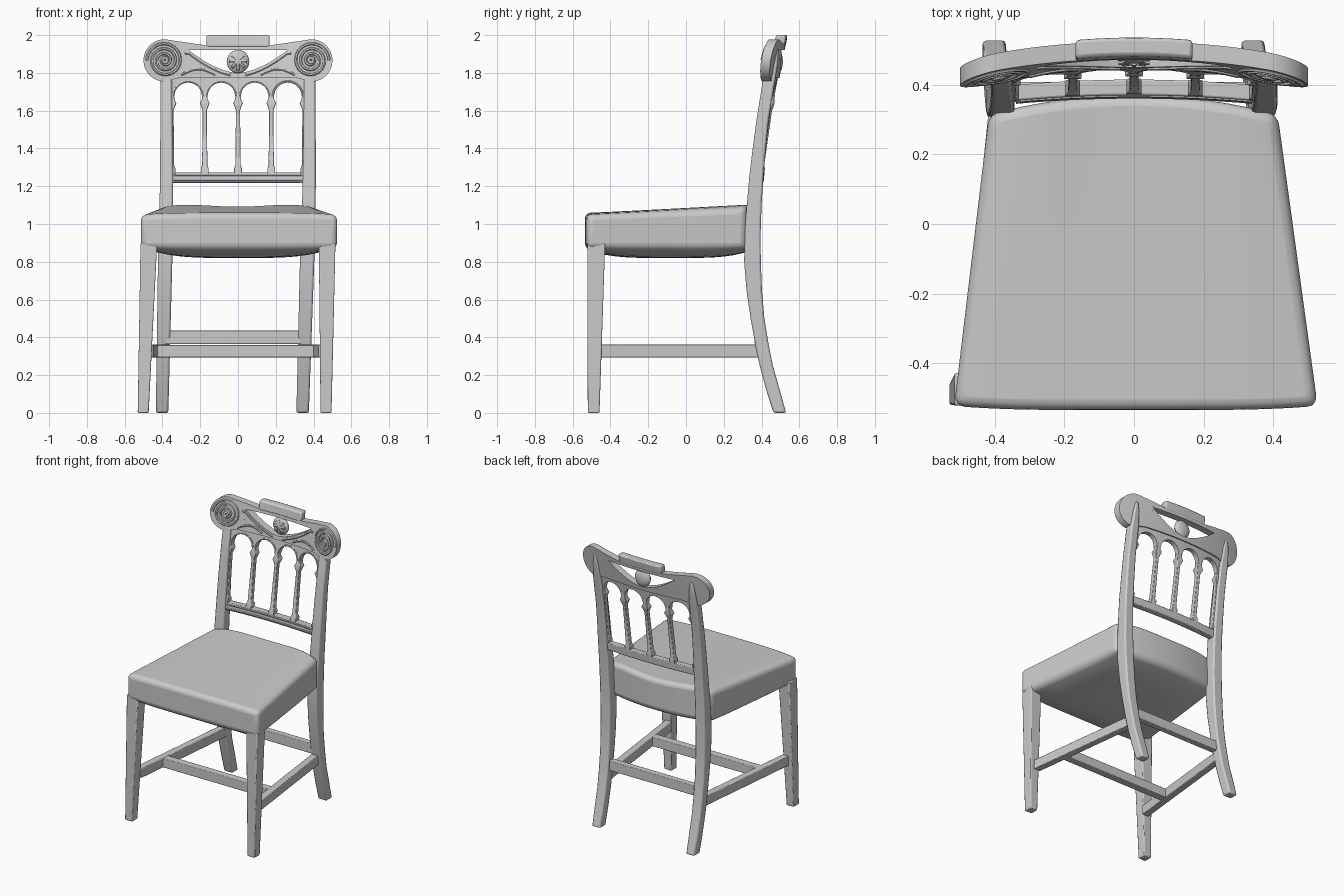
import bpy, bmesh
from math import sin, cos, pi, sqrt
from mathutils import Vector

if "Cube" in bpy.data.objects:
    bpy.data.objects.remove(bpy.data.objects["Cube"])

# rear post side profile: z, front y, back y
POST = [(0, .463, .53), (.12, .425, .497), (.25, .39, .46), (.36, .367, .438), (.5, .342, .415),
        (.65, .32, .402), (.8, .308, .396), (.95, .31, .395), (1.1, .322, .40), (1.25, .335, .41),
        (1.4, .353, .422), (1.55, .373, .437), (1.75, .405, .46), (2.0, .45, .50)]


def post_at(z):
    for a, b in zip(POST, POST[1:]):
        if z <= b[0]:
            break
    t = (z - a[0]) / (b[0] - a[0])
    return a[1] + (b[1] - a[1]) * t, a[2] + (b[2] - a[2]) * t


def back_y(x, z):
    """Curved, leaning mid-surface that all chair-back parts follow."""
    f, b = post_at(z)
    k = .13 + .13 * min(1, max(0, (z - 1.25) / .6))
    return (f + b) / 2 + k * (.137 - x * x)


def finish(name, bm, bevel=0, seg=2):
    bmesh.ops.remove_doubles(bm, verts=bm.verts, dist=1e-4)
    bmesh.ops.recalc_face_normals(bm, faces=bm.faces)
    me = bpy.data.meshes.new(name)
    bm.to_mesh(me)
    bm.free()
    ob = bpy.data.objects.new(name, me)
    bpy.context.collection.objects.link(ob)
    if bevel:
        m = ob.modifiers.new("bevel", "BEVEL")
        m.width, m.segments, m.angle_limit = bevel, seg, .7
    return ob


def slab(name, P, nu, nv, bevel=0, seg=2):
    """Closed solid between the two grids P(u, v, 0) and P(u, v, 1)."""
    bm = bmesh.new()
    V = [[[bm.verts.new(P(i / nu, j / nv, w)) for j in range(nv + 1)]
          for i in range(nu + 1)] for w in (0, 1)]
    for i in range(nu):
        for j in range(nv):
            for g in V:
                bm.faces.new((g[i][j], g[i + 1][j], g[i + 1][j + 1], g[i][j + 1]))
        for j in (0, nv):
            bm.faces.new((V[0][i][j], V[0][i + 1][j], V[1][i + 1][j], V[1][i][j]))
    for j in range(nv):
        for i in (0, nu):
            bm.faces.new((V[0][i][j], V[0][i][j + 1], V[1][i][j + 1], V[1][i][j]))
    return finish(name, bm, bevel, seg)


def panel(name, x0, x1, lo, hi, t, n, bevel=0, ease=lambda u: u):
    """Curved strip of the chair back between heights lo(x) and hi(x)."""
    def P(u, v, w):
        x = x0 + (x1 - x0) * ease(u)
        z = lo(x) + (hi(x) - lo(x)) * v
        return (x, back_y(x, z) + (w - .5) * t, z)
    return slab(name, P, n, 1, bevel)


def loft(name, secs, bevel=.006):
    """Upright post from sections (x0, x1, y0, y1, z)."""
    bm = bmesh.new()
    rings = [[bm.verts.new(p) for p in ((a, c, z), (b, c, z), (b, d, z), (a, d, z))]
             for a, b, c, d, z in secs]
    for r, s in zip(rings, rings[1:]):
        for i in range(4):
            bm.faces.new((r[i], r[(i + 1) % 4], s[(i + 1) % 4], s[i]))
    bm.faces.new(rings[0])
    bm.faces.new(rings[-1])
    return finish(name, bm, bevel)


def bar(name, a, b, across, h):
    a, b, across = Vector(a), Vector(b), Vector(across)
    return slab(name, lambda u, v, w: a.lerp(b, u) + across * (v - .5) + Vector((0, 0, h * (w - .5))),
                1, 1, .004)


def bead(name, pts, r, t=.05, closed=False):
    """Raised moulding on the front of the chair back along (x, z) points."""
    cu = bpy.data.curves.new(name, "CURVE")
    cu.dimensions, cu.bevel_depth, cu.bevel_resolution, cu.use_fill_caps = "3D", r, 1, True
    sp = cu.splines.new("POLY")
    sp.points.add(len(pts) - 1)
    for p, (x, z) in zip(sp.points, pts):
        p.co = (x, back_y(x, z) - t / 2, z, 1)
    sp.use_cyclic_u = closed
    bpy.context.collection.objects.link(bpy.data.objects.new(name, cu))


def arc(cx, cz, r, a0, a1, n):
    return [(cx + r * cos(a0 + (a1 - a0) * i / n), cz + r * sin(a0 + (a1 - a0) * i / n)) for i in range(n + 1)]


# upholstered seat, trapezoid with bowed back edge and dished top
def seat_point(u, v, w):
    a, b = 2 * u - 1, 2 * v - 1
    x = (-.517 + 1.045 * u) * (1 - v) + (-.417 + .83 * u) * v
    y = (-.535 + .012 * a ** 4) * (1 - v) + (.315 + .055 * (1 - a * a)) * v
    if w:
        z = 1.048 + .035 * v + .035 * (1 - a ** 4) * (.3 + .7 * v) - .025 * (1 - a * a) ** 2 * v
    else:
        z = .87 - .05 * (1 - a ** 4) * (1 - b ** 4)
    return (x, y, z)


slab("seat", seat_point, 18, 16, .03, 4)

# legs, posts and side stretchers
for s in (-1, 1):
    loft("front_leg", [(s * .484 - .018 - .029, s * .484 - .018 + .029, -.52, -.458, 0),
                       (s * .472 - .044, s * .472 + .044, -.522, -.428, .9)])
    secs = []
    for z in [p[0] for p in POST[:-1]] + [1.86, 1.93]:
        f, b = post_at(z)
        c = s * (.372 + .008 * min(1, z / 1.7)) - .03 * max(0, 1 - z / 1.2)
        h = .033 + .005 * min(1, z / .8) - .009 * max(0, z - .87)
        if z > 1.8:
            h -= .008 + (z - 1.86) * .15
        b += .01 if 1.7 < z < 1.9 else 0
        secs.append((c - h, c + h, f if z < 1.8 else f + .015, b, z))
    loft("rear_post", secs, .012)
    bar("side_stretcher", (s * .462 - .012, -.45, .327), (s * .365 - .02, .40, .327), (.05, 0, 0), .068)
bar("cross_stretcher", (-.45, -.21, .327), (.425, -.21, .327), (0, .055, 0), .066)
bar("rear_stretcher", (-.385, .385, .40), (.335, .385, .40), (0, .045, 0), .07)

# crest rail outline: scroll ends, crescent opening
XC, ZC, R = .388, 1.866, .112


def circ(a):
    return sqrt(max(0, R * R - (a - XC) ** 2))


def crest_top(x):
    a = abs(x)
    return ZC + circ(a) if a > XC else 1.945 + .033 * max(0, (a - .165) / (XC - .165))


def crest_bottom(x):
    a = abs(x)
    return ZC - circ(a) if a > XC else 1.754 + .02 * min(1, (XC - a) / .08)


def hole_bottom(x):
    return 1.80 + .12 * min(1, abs(x) / .26) ** 1.7


panel("crest_upper", -.26, .26, lambda x: 1.92, crest_top, .05, 24)
panel("crest_lower", -.26, .26, crest_bottom, hole_bottom, .05, 32)
panel("crest_tablet", -.168, .168, lambda x: 1.935, lambda x: 2.0, .054, 10, .01)
for s in (-1, 1):
    panel("crest_scroll_end", s * .26, s * .5, crest_bottom, crest_top, .05, 28,
          ease=lambda u: sin(u * pi / 2))
    # carved spiral, tendril and edge mouldings
    bead("scroll_spiral", [(s * (XC + (.095 - .078 * i / 60) * cos(i * pi / 10)),
                            ZC + (.095 - .078 * i / 60) * sin(i * pi / 10)) for i in range(61)], .008)
    bead("scroll_eye", arc(s * XC, ZC, .012, 0, 2 * pi, 10), .012)
    bead("tendril", [(s * x / 100, hole_bottom(x / 100) - .016) for x in range(4, 29)], .007)
    bead("lower_tendril", [(s * x / 100, 1.79 + .03 * sin((x - 12) / 18 * pi)) for x in range(12, 31)], .007)

# rosette in the opening
bm = bmesh.new()
bmesh.ops.create_uvsphere(bm, u_segments=24, v_segments=12, radius=1)
for v in bm.verts:
    v.co = (v.co.x * .06, v.co.y * .026 + back_y(0, 1.86), v.co.z * .062 + 1.86)
finish("rosette", bm)
for i in range(8):
    c, d = cos(i * pi / 4), sin(i * pi / 4)
    bead("rosette_petal", [(.016 * c, 1.86 + .016 * d), (.044 * c, 1.86 + .044 * d)], .009, .04)

# arcade of four arches on slender columns
BAYS, AR, SPRING = (-.264, -.088, .088, .264), .073, 1.675


def arch(x):
    d = min(abs(x - c) for c in BAYS)
    return SPRING + sqrt(max(0, AR * AR - d * d))


panel("arch_spandrels", -.352, .352, arch, lambda x: 1.785, .032, 140)
for c in BAYS:
    bead("arch_moulding", arc(c, SPRING, AR + .006, 0, pi, 16), .006, .032)
COLUMN = [(1.262, .021, .022), (1.295, .021, .022), (1.31, .014, .016), (1.60, .011, .015),
          (1.618, .017, .019), (1.64, .026, .023), (1.662, .015, .018), (1.70, .013, .016)]
for x in (-.352, -.176, 0, .176, .352):
    loft("column", [(x - h, x + h, back_y(x, z) - d, back_y(x, z) + d, z) for z, h, d in COLUMN], .003)

# lower back rail with mouldings
panel("lower_back_rail", -.36, .36, lambda x: 1.218, lambda x: 1.272, .045, 16, .005)
for z in (1.232, 1.26):
    bead("rail_moulding", [(-.34 + .68 * i / 14, z) for i in range(15)], .006, .045)

# turn mouldings into meshes and smooth everything
bpy.ops.object.select_all(action="SELECT")
bpy.context.view_layer.objects.active = next(o for o in bpy.data.objects if o.type == "CURVE")
for o in bpy.data.objects:
    o.select_set(o.type == "CURVE")
bpy.ops.object.convert(target="MESH")
bpy.ops.object.select_all(action="SELECT")
bpy.ops.object.shade_smooth_by_angle(angle=.6)
